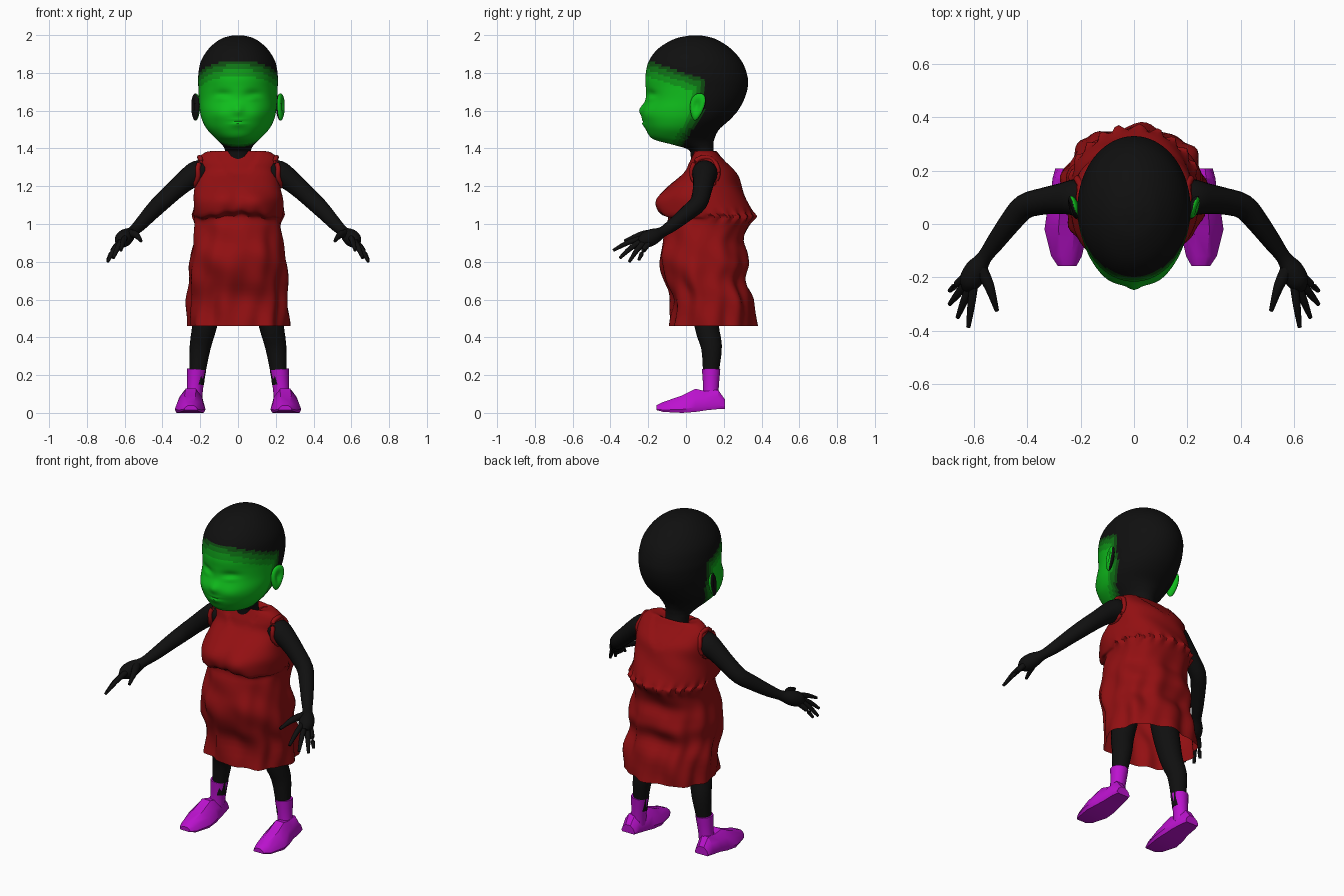
import bpy, bmesh, math
from mathutils import Vector

if "Cube" in bpy.data.objects:
    bpy.data.objects.remove(bpy.data.objects["Cube"])


def material(name, rgb):
    m = bpy.data.materials.new(name)
    m.diffuse_color = (*rgb, 1)
    m.use_nodes = True
    m.node_tree.nodes["Principled BSDF"].inputs["Base Color"].default_value = m.diffuse_color
    return m


BLACK = material("black", (0.005, 0.005, 0.005))
GREEN = material("green", (0.005, 0.52, 0.012))
GREEN_MID = material("mid green", (0.005, 0.33, 0.01))
GREEN_DEEP = material("deep green", (0.005, 0.18, 0.008))
GREEN_DARK = material("dark green", (0.005, 0.075, 0.006))
RED = material("red", (0.29, 0.005, 0.006))
PURPLE = material("purple", (0.5, 0.006, 0.62))


def finish(name, bm, mats, rule=None, angle=50):
    bmesh.ops.recalc_face_normals(bm, faces=bm.faces)
    bm.normal_update()
    if rule:
        for f in bm.faces:
            f.material_index = rule(f)
    me = bpy.data.meshes.new(name)
    bm.to_mesh(me)
    bm.free()
    ob = bpy.data.objects.new(name, me)
    bpy.context.collection.objects.link(ob)
    for m in mats:
        me.materials.append(m)
    bpy.ops.object.select_all(action='DESELECT')
    ob.select_set(True)
    bpy.context.view_layer.objects.active = ob
    bpy.ops.object.shade_smooth_by_angle(angle=math.radians(angle))
    return ob


def spline(pts, steps):
    """Catmull-Rom subdivision of a list of tuples."""
    out = []
    for i in range(len(pts) - 1):
        p0, p1, p2, p3 = (pts[max(i - 1, 0)], pts[i], pts[i + 1], pts[min(i + 2, len(pts) - 1)])
        for k in range(steps):
            t = k / steps
            out.append(tuple(0.5 * (2 * b + (c - a) * t + (2 * a - 5 * b + 4 * c - d) * t * t
                                    + (3 * b - a - 3 * c + d) * t ** 3)
                             for a, b, c, d in zip(p0, p1, p2, p3)))
    return out + [pts[-1]]


def skin(bm, rings, caps=(True, True)):
    """Bridge rings of points with quads."""
    vs = [[bm.verts.new(p) for p in r] for r in rings]
    n = len(vs[0])
    for a, b in zip(vs, vs[1:]):
        for i in range(n):
            bm.faces.new((a[i], a[(i + 1) % n], b[(i + 1) % n], b[i]))
    if caps[0]:
        bm.faces.new(vs[0][::-1])
    if caps[1]:
        bm.faces.new(vs[-1])


def oval_rings(profile, steps, n, offset=None, power=2.0):
    """Profile entries are z, front y, back y, half width."""
    rings = []
    for z, yf, yb, rx in spline(profile, steps):
        ring = []
        for i in range(n):
            a = 2 * math.pi * i / n
            c, s = math.cos(a), math.sin(a)
            e = 2 / power
            p = Vector((rx * math.copysign(abs(c) ** e, c),
                        (yf + yb) / 2 + (yb - yf) / 2 * math.copysign(abs(s) ** e, s), z))
            ring.append(p + offset(a, p) if offset else p)
        rings.append(ring)
    return rings


def tube(bm, path, steps=3, n=14):
    """Round tube through (x, y, z, radius) points."""
    pts = spline(path, steps)
    rings = []
    for i, p in enumerate(pts):
        d = Vector(pts[min(i + 1, len(pts) - 1)][:3]) - Vector(pts[max(i - 1, 0)][:3])
        d.normalize()
        ref = Vector((0, 1, 0)) if abs(d.z) > 0.8 else Vector((0, 0, 1))
        u = d.cross(ref).normalized()
        v = d.cross(u)
        rings.append([Vector(p[:3]) + p[3] * (math.cos(2 * math.pi * k / n) * u
                                             + math.sin(2 * math.pi * k / n) * v) for k in range(n)])
    skin(bm, rings)


def bump(x, z, cx, cz, wx, wz):
    return math.exp(-((x - cx) / wx) ** 2 - ((z - cz) / wz) ** 2)


# Head with neck: nose, lips, chin and eye sockets pushed along y
def face_relief(a, p):
    if math.sin(a) > -0.2:
        return Vector((0, 0, 0))
    x, z = abs(p.x), p.z
    dy = (0.016 * bump(x, z, 0.08, 1.685, 0.045, 0.025) - 0.010 * bump(x, z, 0.08, 1.665, 0.03, 0.012)
          - 0.016 * bump(x, z, 0, 1.605, 0.025, 0.03) - 0.010 * bump(x, z, 0, 1.535, 0.035, 0.02)
          + 0.010 * bump(x, z, 0, 1.54, 0.04, 0.005) - 0.008 * bump(x, z, 0.1, 1.58, 0.05, 0.04))
    return Vector((0, dy, 0))


def face_colour(f):
    c = f.calc_center_median()
    hairline = 1.865 - (c.y + 0.2) * 0.33 - c.z
    rear = 0.095 - max(0, 1.6 - c.z) * 0.6 - c.y
    d = min(hairline, rear * 1.3)
    if c.z < 1.405:
        return 0
    return sum(d > lim for lim in (0, 0.022, 0.05, 0.085))


HEAD = [(1.25, 0.03, 0.16, 0.075), (1.36, 0.025, 0.15, 0.068), (1.395, 0.01, 0.145, 0.07),
        (1.42, -0.07, 0.145, 0.085), (1.45, -0.175, 0.15, 0.115), (1.5, -0.212, 0.175, 0.163),
        (1.55, -0.228, 0.23, 0.19), (1.6, -0.232, 0.275, 0.202), (1.66, -0.214, 0.308, 0.207),
        (1.72, -0.213, 0.326, 0.21), (1.78, -0.215, 0.326, 0.211), (1.86, -0.198, 0.296, 0.197),
        (1.93, -0.145, 0.235, 0.153), (1.98, -0.06, 0.155, 0.09), (1.998, 0.02, 0.08, 0.03)]
bm = bmesh.new()
skin(bm, oval_rings(HEAD, 6, 80, face_relief))
finish("head", bm, [BLACK, GREEN_DARK, GREEN_DEEP, GREEN_MID, GREEN], face_colour)


# Dress: loft with skirt folds, scoop neckline and a gathered bust seam
def cloth(a, p):
    c, s = math.cos(a), math.sin(a)
    low = min(1, max(0, (1.1 - p.z) / 0.5))
    r = low * (0.009 * math.sin(8 * a + 5 * p.z) + 0.006 * math.sin(13 * a - 11 * p.z))
    r += 0.004 * math.sin(5 * a + 30 * p.z) * min(1, max(0, (1.3 - p.z) * 8))
    dz = 0
    if s < 0:                                   # bust cleft and gathers
        r -= 0.02 * bump(p.x, p.z, 0, 1.13, 0.05, 0.06)
        r += 0.012 * bump(abs(p.x), p.z, 0.1, 1.13, 0.07, 0.06)
        dz = (0.014 * math.cos(p.x * 16) + 0.005 * math.sin(p.x * 75)) * bump(0, p.z, 0, 1.06, 1, 0.04)
    else:                                       # ruffle across the back
        r += 0.012 * math.sin(22 * a) * bump(0, p.z, 0, 1.04, 1, 0.025)
    if s * s > 0.2 and p.z > 1.25 + 10 * p.x * p.x:  # recessed neck panel
        r -= 0.008
    return Vector((r * c, r * s, dz))


DRESS = [(0.46, -0.085, 0.365, 0.262), (0.6, -0.075, 0.35, 0.262), (0.7, -0.11, 0.312, 0.258),
         (0.78, -0.135, 0.335, 0.258), (0.84, -0.138, 0.325, 0.25), (0.91, -0.12, 0.305, 0.238),
         (0.98, -0.11, 0.33, 0.23), (1.035, -0.10, 0.36, 0.232), (1.06, -0.148, 0.352, 0.238),
         (1.13, -0.155, 0.322, 0.236), (1.2, -0.095, 0.295, 0.226), (1.27, -0.015, 0.27, 0.218),
         (1.325, 0.01, 0.222, 0.218), (1.36, 0.025, 0.19, 0.2), (1.385, 0.035, 0.17, 0.155),
         (1.375, 0.03, 0.16, 0.1), (1.35, 0.035, 0.15, 0.065)]
bm = bmesh.new()
skin(bm, oval_rings(DRESS, 4, 96, cloth, 2.25), (False, False))
finish("dress", bm, [RED], angle=40)

# Shoe cross-sections from toe to heel: y, inner x, outer x, bottom z, top z
SHOE = [(-0.157, 0.215, 0.285, 0.015, 0.04), (-0.12, 0.195, 0.31, 0.005, 0.058),
        (-0.02, 0.172, 0.335, 0.0, 0.092), (0.05, 0.175, 0.325, 0.005, 0.128),
        (0.10, 0.182, 0.312, 0.013, 0.115), (0.17, 0.195, 0.305, 0.02, 0.122),
        (0.207, 0.205, 0.295, 0.022, 0.07)]
FINGERS = {"index": ((0.60, -0.235, 0.925), (0.62, -0.385, 0.86)),
           "middle": ((0.615, -0.235, 0.91), (0.66, -0.35, 0.82)),
           "ring": ((0.63, -0.225, 0.90), (0.69, -0.30, 0.80)),
           "little": ((0.635, -0.20, 0.895), (0.69, -0.25, 0.81))}

for side, sx in (("left", 1), ("right", -1)):
    def add(name, bm, mats, rule=None, angle=50):
        for v in bm.verts:
            v.co.x *= sx
        return finish(side + "_" + name, bm, mats, rule, angle)

    # Ear: flattened ball with a hollow, dark behind
    bm = bmesh.new()
    bmesh.ops.create_uvsphere(bm, u_segments=24, v_segments=16, radius=1)
    for v in bm.verts:
        x, y, z = v.co
        hollow = 0.6 * math.exp(-((y + 0.1) ** 2 + (z - 0.1) ** 2) / 0.2) if x > 0 else 0
        y, z = y * (0.75 + 0.25 * z), z
        v.co = (0.225 + 0.022 * (x - hollow * 1.6) + 0.014 * y, 0.06 + 0.052 * y + 0.012 * z, 1.62 + 0.072 * z)
    add("ear", bm, [GREEN, BLACK, GREEN_DEEP],
        lambda f: 1 if f.normal.y > 0.55 or f.normal.x * sx < -0.3 else 0)

    # Arm and palm
    bm = bmesh.new()
    tube(bm, [(0.13, 0.10, 1.29, 0.05), (0.21, 0.10, 1.27, 0.068), (0.27, 0.095, 1.235, 0.058),
              (0.34, 0.085, 1.175, 0.05), (0.41, 0.065, 1.11, 0.047), (0.46, 0.01, 1.06, 0.042),
              (0.52, -0.07, 0.995, 0.034), (0.56, -0.125, 0.958, 0.028), (0.59, -0.17, 0.935, 0.042),
              (0.613, -0.215, 0.915, 0.042), (0.625, -0.245, 0.90, 0.02)], n=18)
    add("arm", bm, [BLACK])

    # Fingers and thumb
    for name, (a, b) in FINGERS.items():
        mid = [(p + q) / 2 for p, q in zip(a, b)]
        bm = bmesh.new()
        tube(bm, [(*a, 0.016), (mid[0], mid[1], mid[2] + 0.008, 0.014), (*b, 0.008)], n=10)
        add(name + "_finger", bm, [BLACK])
    bm = bmesh.new()
    tube(bm, [(0.575, -0.165, 0.95, 0.025), (0.545, -0.225, 0.945, 0.02),
              (0.528, -0.275, 0.93, 0.014), (0.513, -0.325, 0.91, 0.008)], n=10)
    add("thumb", bm, [BLACK])

    # Armhole trim around the shoulder
    bm = bmesh.new()
    ring = []
    for k in range(33):
        t = 2 * math.pi * k / 32
        ring.append((0.212 - 0.012 * math.sin(t) + 0.004 * math.sin(5 * t),
                     0.10 + 0.07 * math.cos(t), 1.275 + 0.078 * math.sin(t), 0.013))
    tube(bm, ring, steps=1, n=8)
    add("armhole_trim", bm, [RED])

    # Leg
    bm = bmesh.new()
    tube(bm, [(0.12, 0.10, 0.85, 0.08), (0.14, 0.10, 0.65, 0.078), (0.177, 0.11, 0.46, 0.065),
              (0.20, 0.135, 0.35, 0.056), (0.214, 0.132, 0.22, 0.043), (0.22, 0.13, 0.15, 0.04)], n=18)
    add("leg", bm, [BLACK])

    # Ankle cuff
    bm = bmesh.new()
    tube(bm, [(0.235, 0.13, 0.06, 0.045), (0.228, 0.132, 0.13, 0.043), (0.219, 0.133, 0.23, 0.051)],
         steps=2, n=10)
    add("ankle_cuff", bm, [PURPLE])

    # Shoe
    bm = bmesh.new()
    rings = []
    for y, xi, xo, zb, zt in SHOE:
        w, h = xo - xi, zt - zb
        rings.append([Vector((xi + w * u, y, zb + h * v)) for u, v in
                      ((0.06, 0), (0.94, 0), (1, 0.2), (0.9, 0.65), (0.68, 1),
                       (0.32, 1), (0.1, 0.65), (0, 0.2))])
    skin(bm, rings)
    add("shoe", bm, [PURPLE], angle=35)
